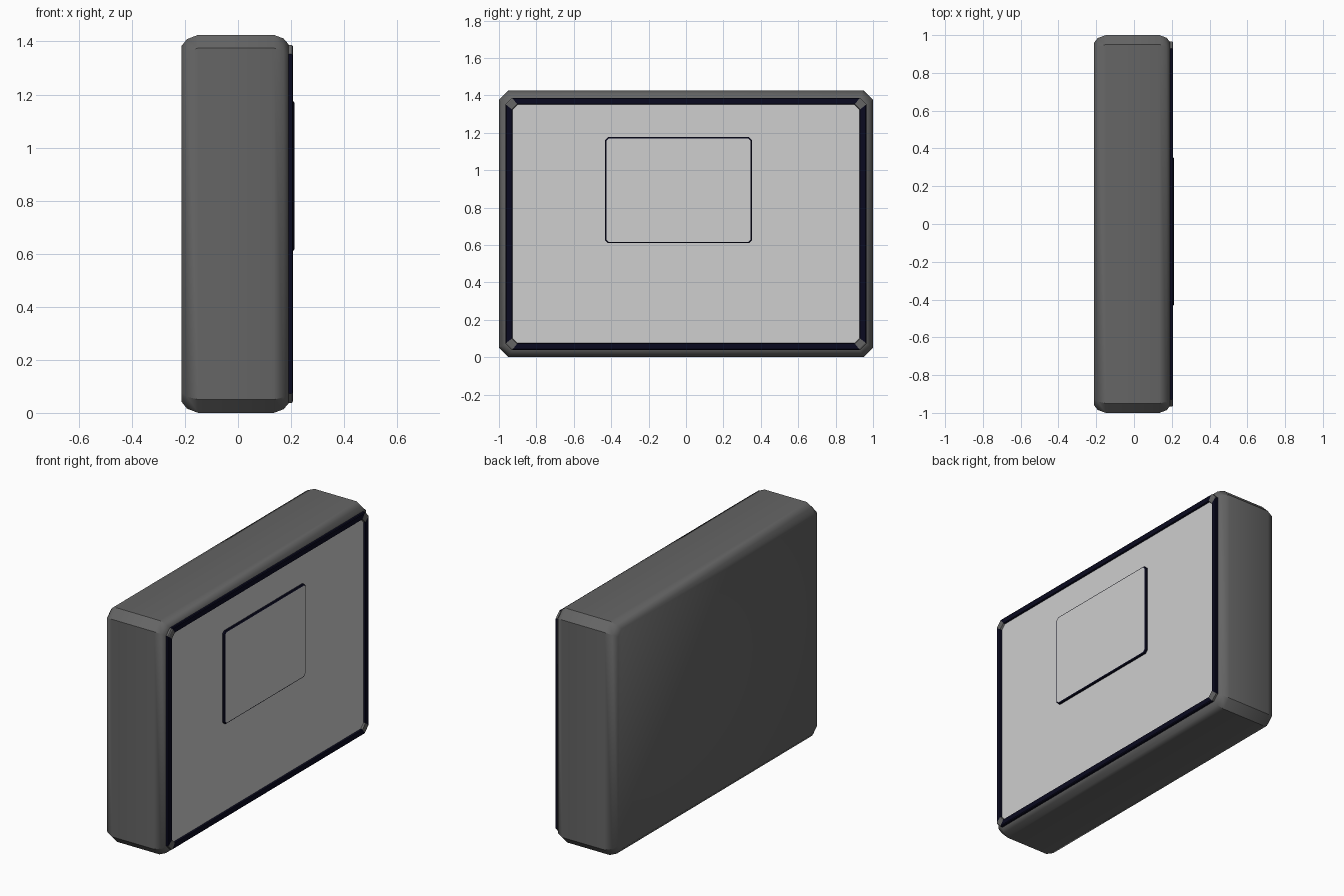
import bpy, math

if "Cube" in bpy.data.objects:
    bpy.data.objects.remove(bpy.data.objects["Cube"])

def material(name, rgb):
    m = bpy.data.materials.new(name)
    m.diffuse_color = (*rgb, 1)
    m.use_nodes = True
    m.node_tree.nodes["Principled BSDF"].inputs["Base Color"].default_value = m.diffuse_color
    return m

GREY = material("dark_grey", (0.13, 0.13, 0.13))
NAVY = material("black_navy", (0.003, 0.003, 0.014))
LIGHT = material("light_grey", (0.62, 0.62, 0.62))

def ring(x, y0, y1, z0, z1, c):
    """Rectangle facing +x with clipped corners; odd edges are corners."""
    return [(x, y0 + c, z0), (x, y1 - c, z0), (x, y1, z0 + c), (x, y1, z1 - c),
            (x, y1 - c, z1), (x, y0 + c, z1), (x, y0, z1 - c), (x, y0, z0 + c)]

def loft(name, rect, sections, side, corner, front=None, back=None):
    """Join rings given as (x, inset, corner clip) along +x."""
    y0, y1, z0, z1 = rect
    mats = [side, corner] + [m for m in (front, back) if m]
    mats = list(dict.fromkeys(mats))
    verts, faces, idx = [], [], []
    for x, i, c in sections:
        verts += ring(x, y0 + i, y1 - i, z0 + i, z1 - i, c)
    for s in range(len(sections) - 1):
        for k in range(8):
            a, b = s * 8 + k, s * 8 + (k + 1) % 8
            faces.append((a, b, b + 8, a + 8))
            idx.append(mats.index(corner if k % 2 else side))
    if front:
        faces.append(tuple(range(len(verts) - 8, len(verts))))
        idx.append(mats.index(front))
    if back:
        faces.append(tuple(reversed(range(8))))
        idx.append(mats.index(back))
    me = bpy.data.meshes.new(name)
    me.from_pydata(verts, [], faces)
    for m in mats:
        me.materials.append(m)
    me.polygons.foreach_set("material_index", idx)
    ob = bpy.data.objects.new(name, me)
    bpy.context.collection.objects.link(ob)
    return ob

# Casing with rounded front and back edges and clipped corners
casing = loft("casing", (-1, 1, 0, 1.425),
              [(-0.213, 0.042, 0.035), (-0.192, 0.016, 0.045), (-0.15, 0, 0.05),
               (0.135, 0, 0.05), (0.172, 0.014, 0.045), (0.191, 0.036, 0.035)],
              GREY, GREY, GREY, GREY)
bpy.context.view_layer.objects.active = casing
casing.select_set(True)
bpy.ops.object.shade_smooth_by_angle(angle=math.radians(40))

# Raised dark rim with grey corners
loft("rim", (-0.965, 0.965, 0.038, 1.387),
     [(0.188, 0, 0.035), (0.203, 0, 0.035), (0.207, 0.005, 0.034),
      (0.207, 0.034, 0.028), (0.196, 0.037, 0.028)],
     NAVY, GREY)

# Light front panel inside the rim
loft("front_panel", (-0.93, 0.93, 0.073, 1.352),
     [(0.188, 0, 0.028), (0.197, 0, 0.028)], LIGHT, LIGHT, LIGHT)

# Thin raised plate with dark edges
loft("raised_plate", (-0.432, 0.352, 0.61, 1.176),
     [(0.195, 0, 0.015), (0.208, 0, 0.015), (0.2125, 0.007, 0.012)],
     NAVY, NAVY, LIGHT)
